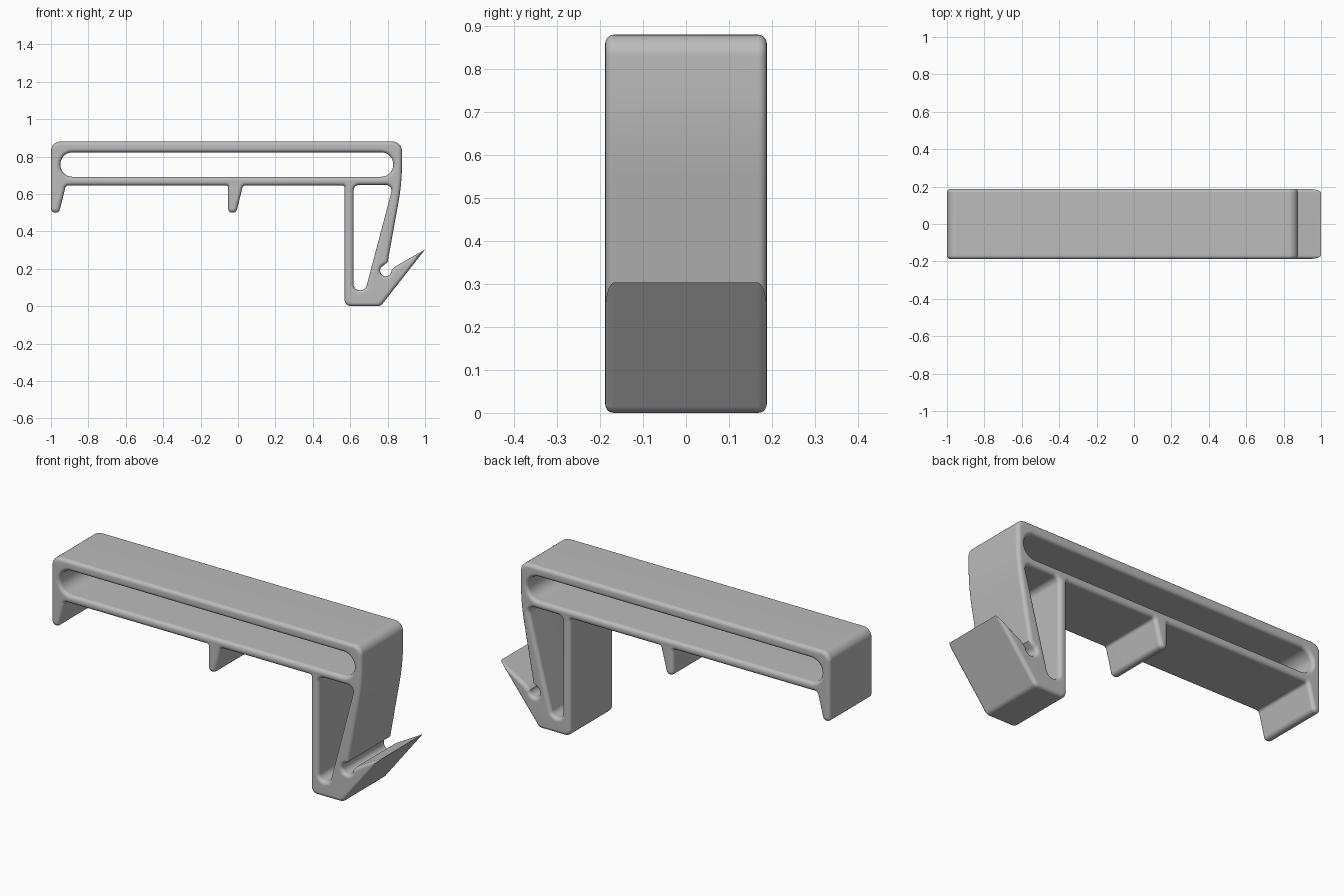
import bpy, bmesh, math
from mathutils import Vector

cube = bpy.data.objects.get("Cube")
if cube:
    bpy.data.objects.remove(cube, do_unlink=True)

HALF_DEPTH = 0.188
ROUND = 0.02
ROUND_STEPS = 5


def fillet(corners):
    """Turn (x, z, radius) corners into a rounded closed outline."""
    out = []
    for i, (x, z, r) in enumerate(corners):
        p = Vector((x, z))
        if r == 0:
            out.append(p)
            continue
        a = (Vector(corners[i - 1][:2]) - p).normalized()
        b = (Vector(corners[(i + 1) % len(corners)][:2]) - p).normalized()
        half = a.angle(b) / 2
        centre = p + (a + b).normalized() * (r / math.sin(half))
        start = p + a * (r / math.tan(half)) - centre
        end = p + b * (r / math.tan(half)) - centre
        turn = math.atan2(start.x * end.y - start.y * end.x, start.dot(end))
        steps = max(6, math.ceil(abs(turn) / math.radians(10)))
        for k in range(steps + 1):
            t = turn * k / steps
            out.append(centre + Vector((start.x * math.cos(t) - start.y * math.sin(t),
                                        start.x * math.sin(t) + start.y * math.cos(t))))
    return out


def inset(points, amount):
    """Move an outline towards its left side, keeping mitred corners."""
    out = []
    for i, p in enumerate(points):
        d1 = (p - points[i - 1]).normalized()
        d2 = (points[(i + 1) % len(points)] - p).normalized()
        n1, n2 = Vector((-d1.y, d1.x)), Vector((-d2.y, d2.x))
        out.append(p + (n1 + n2) * (amount / (1 + n1.dot(n2))))
    return out


def peg(x):
    """Small tapered peg under the beam, from its outer side to its inner side."""
    return [(x, 0.50, 0.0225), (x + 0.043, 0.50, 0.0225), (x + 0.08, 0.645, 0.015)]


# round notch between the sprung arm and the thumb tab
notch = []
for k in range(25):
    a = math.radians(-245 * k / 24)
    notch.append((0.79 + 0.03 * math.cos(a), 0.19 + 0.03 * math.sin(a), 0))

# outer profile, material on the left of the path
outer = fillet(
    [(-1, 0.88, 0.05)] + peg(-1)
    + [(-0.053, 0.645, 0.01)] + peg(-0.053)
    + [(0.57, 0.645, 0.01), (0.57, 0, 0.035), (0.762, 0, 0.035),
       (1, 0.303, 0), (0.84, 0.212, 0)]
    + notch
    + [(0.80, 0.235, 0), (0.877, 0.66, 1.2), (0.877, 0.88, 0.05)])

# long slot through the beam and tapered opening in the clip
slot = fillet([(-0.95, 0.692, 0.065), (-0.95, 0.823, 0.065),
               (0.83, 0.823, 0.065), (0.83, 0.692, 0.065)])
opening = fillet([(0.618, 0.085, 0.033), (0.618, 0.648, 0.03),
                  (0.83, 0.648, 0.03), (0.681, 0.085, 0.035)])

# rounded rim cross-section from the front face to the back face
rim = []
for k in range(ROUND_STEPS + 1):
    t = math.pi / 2 * k / ROUND_STEPS
    rim.append((ROUND * (1 - math.sin(t)), HALF_DEPTH - ROUND * (1 - math.cos(t))))
section = [(i, -y) for i, y in rim] + [(i, y) for i, y in reversed(rim)]

bm = bmesh.new()
caps = ([], [])
for outline in (outer, slot, opening):
    rings = [[bm.verts.new((p.x, y, p.y)) for p in inset(outline, amount)]
             for amount, y in section]
    n = len(outline)
    for r1, r2 in zip(rings, rings[1:]):
        for i in range(n):
            j = (i + 1) % n
            bm.faces.new((r1[i], r1[j], r2[j], r2[i]))
    for cap, ring in zip(caps, (rings[0], rings[-1])):
        cap += [bm.edges.get((ring[i - 1], ring[i])) for i in range(n)]

# flat front and back faces
for cap, side in zip(caps, (-1, 1)):
    bmesh.ops.triangle_fill(bm, edges=cap, use_beauty=True, normal=(0, side, 0))
bmesh.ops.recalc_face_normals(bm, faces=bm.faces)

mesh = bpy.data.meshes.new("clip_body")
bm.to_mesh(mesh)
bm.free()
body = bpy.data.objects.new("clip_body", mesh)
bpy.context.scene.collection.objects.link(body)

# plain grey plastic
grey = bpy.data.materials.new("grey_plastic")
grey.use_nodes = True
grey.diffuse_color = (0.5, 0.5, 0.5, 1)
grey.node_tree.nodes["Principled BSDF"].inputs["Base Color"].default_value = (0.5, 0.5, 0.5, 1)
mesh.materials.append(grey)

bpy.ops.object.select_all(action='DESELECT')
body.select_set(True)
bpy.context.view_layer.objects.active = body
bpy.ops.object.shade_smooth_by_angle(angle=math.radians(32))
weighted = body.modifiers.new("flat_faces", 'WEIGHTED_NORMAL')
weighted.keep_sharp = True
